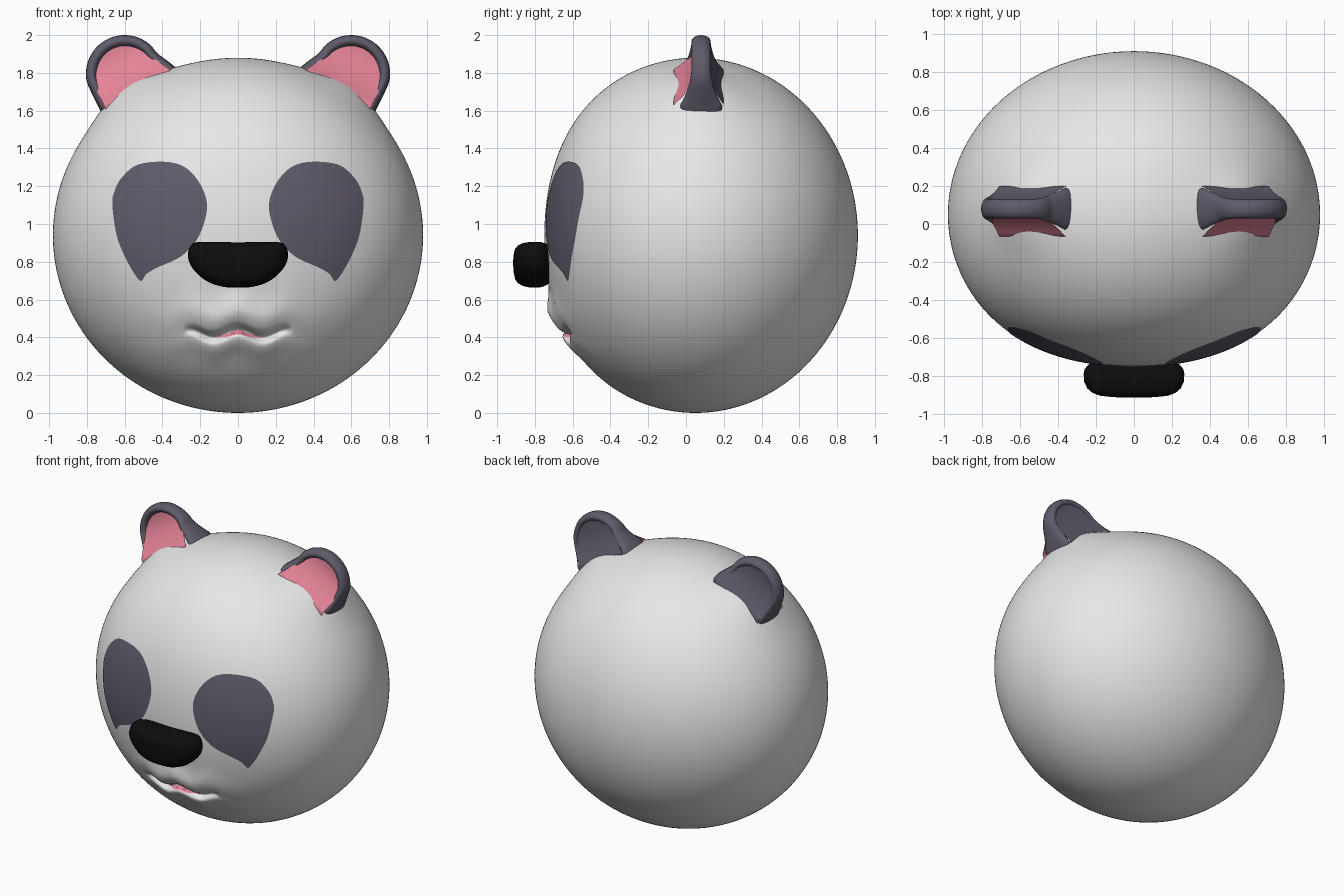
import bpy, bmesh, math
from mathutils import Vector

if "Cube" in bpy.data.objects:
    bpy.data.objects.remove(bpy.data.objects["Cube"])


def material(name, rgb):
    m = bpy.data.materials.new(name)
    m.diffuse_color = (*rgb, 1)
    m.use_nodes = True
    m.node_tree.nodes["Principled BSDF"].inputs["Base Color"].default_value = m.diffuse_color
    return m


WHITE = material("fur_white", (0.80, 0.80, 0.80))
DARK = material("fur_dark_grey", (0.115, 0.105, 0.145))
PINK = material("pink", (0.78, 0.23, 0.31))
BLACK = material("nose_black", (0.004, 0.004, 0.004))


def finish(bm, name, mat, mirror=False):
    me = bpy.data.meshes.new(name)
    bm.to_mesh(me)
    bm.free()
    me.materials.append(mat)
    for p in me.polygons:
        p.use_smooth = True
    ob = bpy.data.objects.new(name, me)
    bpy.context.collection.objects.link(ob)
    if mirror:
        ob.modifiers.new("mirror", 'MIRROR').use_axis[0] = True
    return ob


def spline(pts, closed=True, n=6):
    """Catmull-Rom smoothing of a 2D outline."""
    out, c = [], len(pts)
    for i in range(c if closed else c - 1):
        idx = [(i + k) % c if closed else min(max(i + k, 0), c - 1) for k in (-1, 0, 1, 2)]
        a, b, d, e = (Vector(pts[k]) for k in idx)
        for j in range(n):
            t = j / n
            out.append(0.5 * (2 * b + (d - a) * t + (2 * a - 5 * b + 4 * d - e) * t * t
                              + (3 * b - a - 3 * d + e) * t ** 3))
    if not closed:
        out.append(Vector(pts[-1]))
    return out


def bridge(bm, rings, closed=True):
    for a, b in zip(rings, rings[1:]):
        n = len(a)
        for i in range(n):
            bm.faces.new((a[i], a[(i + 1) % n], b[(i + 1) % n], b[i]))


def panel(name, mat, outline, centre, depth, facing, mirror=False, rings=12):
    """Thin surface filling an x-z outline, laid on y = depth(x, z)."""
    bm = bmesh.new()
    c = Vector(centre)
    loops = []
    for r in range(1, rings + 1):
        pts = [c + (Vector(p) - c) * r / rings for p in outline]
        loops.append([bm.verts.new((p.x, depth(p.x, p.y), p.y)) for p in pts])
    mid = bm.verts.new((c.x, depth(c.x, c.y), c.y))
    n = len(outline)
    for i in range(n):
        bm.faces.new((mid, loops[0][(i + 1) % n], loops[0][i]))
    bridge(bm, [l[::-1] for l in loops][::-1])
    bmesh.ops.recalc_face_normals(bm, faces=bm.faces[:])
    bm.normal_update()
    if sum(f.normal.y * f.calc_area() for f in bm.faces) * facing < 0:
        bmesh.ops.reverse_faces(bm, faces=bm.faces[:])
    return finish(bm, name, mat, mirror)


# Head: ellipsoid with a flattened face, muzzle bulge and mouth crease
RX, RY, RZ, CY, CZ = 0.98, 0.86, 0.94, 0.05, 0.94


def front_y(x, z):
    e = math.sqrt(max(0, 1 - (x / RX) ** 2 - ((z - CZ) / RZ) ** 2))
    y = CY - (RY * e - 0.06 * e ** 4)
    dz = z - (0.42 + 0.02 * math.cos(2 * math.pi * x / 0.26))
    wide = math.exp(-(x / 0.28) ** 2)
    crease = max(0, 1 - (x / 0.29) ** 4)
    y -= wide * (0.045 * math.exp(-((dz - 0.09) / 0.09) ** 2)
                 + 0.025 * math.exp(-((dz + 0.06) / 0.06) ** 2))
    return y + crease * 0.05 * math.exp(-(dz / 0.022) ** 2)


bm = bmesh.new()
bmesh.ops.create_icosphere(bm, subdivisions=6, radius=1)


def near_mouth(v):
    return abs(v.co.x) < 0.36 and v.co.y < 0 and -0.7 < v.co.z < -0.42


edges = [e for e in bm.edges if all(near_mouth(v) for v in e.verts)]
bmesh.ops.subdivide_edges(bm, edges=edges, cuts=3, use_grid_fill=True)
bmesh.ops.triangulate(bm, faces=bm.faces[:])
for v in bm.verts:
    u = v.co.normalized()
    p = Vector((RX * u.x, CY + RY * u.y, CZ + RZ * u.z))
    if u.y < 0:
        p.y = front_y(p.x, p.z)
    # fur swells where the ears join
    d = (Vector((abs(p.x), p.y, p.z)) - Vector((0.58, 0.08, 1.70))).length
    v.co = p + u * 0.045 * math.exp(-(d / 0.2) ** 2)
finish(bm, "head", WHITE)

# Eye patches
patch = [(.665, 1.1), (.64, .93), (.58, .79), (.525, .705), (.505, .705), (.485, .735),
         (.43, .768), (.30, .83), (.21, .93), (.165, 1.07), (.18, 1.17), (.235, 1.26),
         (.31, 1.315), (.42, 1.33), (.54, 1.31), (.62, 1.24), (.655, 1.17)]
panel("eye_patch", DARK, spline(patch), (0.42, 1.04),
      lambda x, z: front_y(x, z) - 0.004, -1, True)

# Pink sliver of the open mouth
mouth = [(-.13, .399), (-.06, .418), (0, .440), (.06, .418), (.13, .399),
         (.06, .403), (0, .416), (-.06, .403)]
panel("mouth", PINK, spline(mouth, n=4), (0, 0.425),
      lambda x, z: front_y(x, z) - 0.006, -1, rings=4)

# Nose: rounded outline lofted forward
half = [(.20, .905), (.25, .885), (.265, .83), (.24, .765), (.17, .70), (.085, .669)]
nose = spline([(0, .903)] + half + [(0, .663)] + [(-x, z) for x, z in half[::-1]])
bm = bmesh.new()
loops = []
for y, s in [(-.70, .75), (-.745, .92), (-.765, .98), (-.79, 1), (-.83, .99), (-.865, .93),
             (-.89, .82), (-.905, .66), (-.912, .4), (-.915, .1)]:
    loops.append([bm.verts.new((p.x * s, y, .795 + (p.y - .795) * s)) for p in nose])
bridge(bm, loops)
bm.faces.new(loops[-1])
bm.faces.new(loops[0][::-1])
bmesh.ops.recalc_face_normals(bm, faces=bm.faces[:])
finish(bm, "nose", BLACK)

# Ears: rim swept along an arch, dark back and pink front flaring to the base
arc = [(.6 + .175 * math.cos(math.radians(a)), 1.795 + .175 * math.sin(math.radians(a)))
       for a in range(-10, 151, 20)]
arch = spline([(.68, 1.56), (.71, 1.63), (.74, 1.69)] + arc + [(.385, 1.835), (.33, 1.79)], False)


def flare(x, z):
    s = (x - .565) * .477 + (z - 1.745) * .879
    return min(1.15, max(0, 1 - s / 0.2)) ** 2


bm = bmesh.new()
loops = []
for i, p in enumerate(arch):
    t = (arch[min(i + 1, len(arch) - 1)] - arch[max(i - 1, 0)]).normalized()
    n = Vector((t.y, -t.x))
    ry = 0.05 + 0.045 * flare(*p)
    ring = []
    for k in range(16):
        a = 2 * math.pi * k / 16
        q = p + n * 0.03 * math.cos(a)
        ring.append(bm.verts.new((q.x, 0.08 + ry * math.sin(a), q.y)))
    loops.append(ring)
bridge(bm, loops)
bm.faces.new(loops[0])
bm.faces.new(loops[-1])
bmesh.ops.recalc_face_normals(bm, faces=bm.faces[:])
finish(bm, "ear_rim", DARK, True)
panel("ear_back", DARK, arch, (.58, 1.78), lambda x, z: 0.12 + 0.06 * flare(x, z), 1, True)
panel("inner_ear", PINK, arch, (.58, 1.78), lambda x, z: 0.06 - 0.095 * flare(x, z), -1, True)
